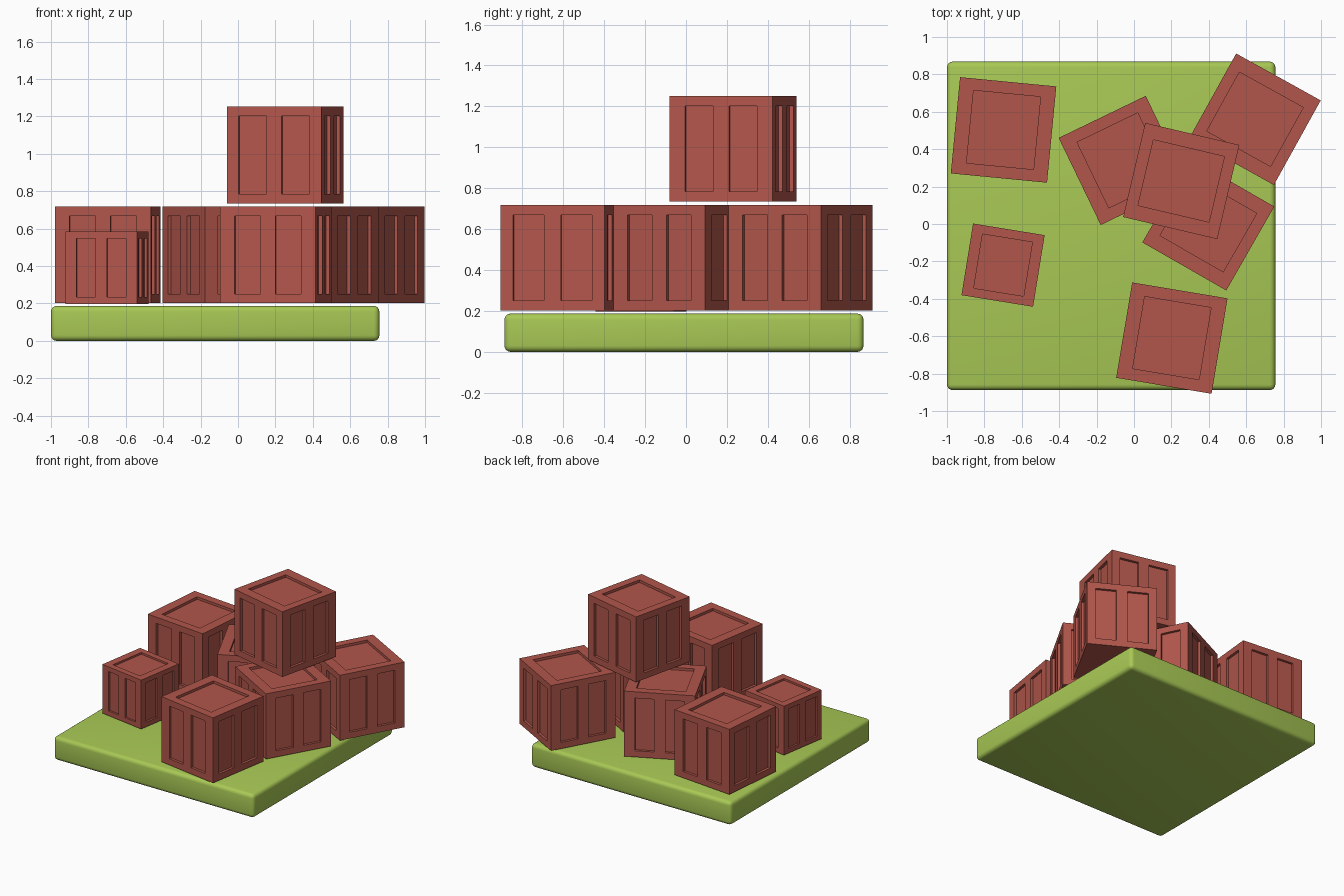
import bpy, bmesh, math
from mathutils import Matrix, Vector

if "Cube" in bpy.data.objects:
    bpy.data.objects.remove(bpy.data.objects["Cube"])


def material(name, rgb):
    m = bpy.data.materials.new(name)
    m.diffuse_color = (*rgb, 1)
    m.use_nodes = True
    m.node_tree.nodes["Principled BSDF"].inputs["Base Color"].default_value = m.diffuse_color
    return m


GREEN = material("grass green", (0.392, 0.58, 0.09))
RED = material("brick red", (0.445, 0.094, 0.071))

S = 0.517        # crate side
DEPTH = 0.02     # panel recess
H = S / 2


def add_side(bm, us, vs, cells, matrix):
    """One crate face as a grid; the listed cells are sunk inwards."""
    grid = [[bm.verts.new(matrix @ Vector((u, v, H))) for v in vs] for u in us]
    sunk = []
    for i in range(len(us) - 1):
        for j in range(len(vs) - 1):
            f = bm.faces.new((grid[i][j], grid[i + 1][j],
                              grid[i + 1][j + 1], grid[i][j + 1]))
            if (i, j) in cells:
                sunk.append(f)
    if sunk:
        inward = matrix.to_3x3() @ Vector((0, 0, -DEPTH))
        moved = bmesh.ops.extrude_discrete_faces(bm, faces=sunk)["faces"]
        verts = list({v for f in moved for v in f.verts})
        bmesh.ops.translate(bm, verts=verts, vec=inward)


def crate_mesh():
    bm = bmesh.new()
    px, py, pz, gap = 0.195, 0.18, H - 0.05, 0.041
    # lid with one sunken panel, plain underside
    add_side(bm, [-H, -px, px, H], [-H, -py, py, H], {(1, 1)}, Matrix())
    add_side(bm, [-H, H], [-H, H], set(), Matrix.Rotation(math.pi, 4, 'X'))
    # four sides with two upright panels each
    for k in range(4):
        p = px if k % 2 == 0 else py
        m = Matrix.Rotation(k * math.pi / 2, 4, 'Z') @ Matrix.Rotation(math.pi / 2, 4, 'X')
        add_side(bm, [-H, -p, -gap, gap, p, H], [-H, -pz, pz, H], {(1, 1), (3, 1)}, m)
    bmesh.ops.remove_doubles(bm, verts=bm.verts, dist=1e-5)
    me = bpy.data.meshes.new("crate")
    bm.to_mesh(me)
    bm.free()
    me.materials.append(RED)
    return me


# Crates: name, x, y, bottom z, turn in degrees, scale
crates = [
    ("crate_back_left", -0.6975, 0.503, 0.202, 84.5, 1),
    ("crate_small", -0.70, -0.22, 0.197, 80.8, 0.75),
    ("crate_front", 0.2025, -0.61, 0.202, 80.5, 1),
    ("crate_back_right", 0.647, 0.56, 0.202, -29, 1),
    ("crate_middle_left", -0.0575, 0.34, 0.202, 115.8, 1),
    ("crate_middle_right", 0.3975, -0.0025, 0.202, -29.8, 1),
    ("crate_top", 0.2525, 0.23, 0.735, -13.2, 1),
]
mesh = crate_mesh()
for name, x, y, z, turn, s in crates:
    ob = bpy.data.objects.new(name, mesh)
    bpy.context.collection.objects.link(ob)
    ob.location = (x, y, z + H * s)
    ob.rotation_euler.z = math.radians(turn)
    ob.scale = (s, s, s)

# Rounded ground slab
bpy.ops.mesh.primitive_cube_add(size=1, location=(-0.122, -0.01, 0.0935))
slab = bpy.context.object
slab.name = "ground_slab"
slab.scale = (1.756, 1.756, 0.187)
bpy.ops.object.transform_apply(location=False, rotation=False, scale=True)
slab.data.materials.append(GREEN)
bev = slab.modifiers.new("round", 'BEVEL')
bev.width = 0.03
bev.segments = 4
bpy.ops.object.modifier_apply(modifier="round")
bpy.ops.object.shade_smooth_by_angle(angle=math.radians(35))
